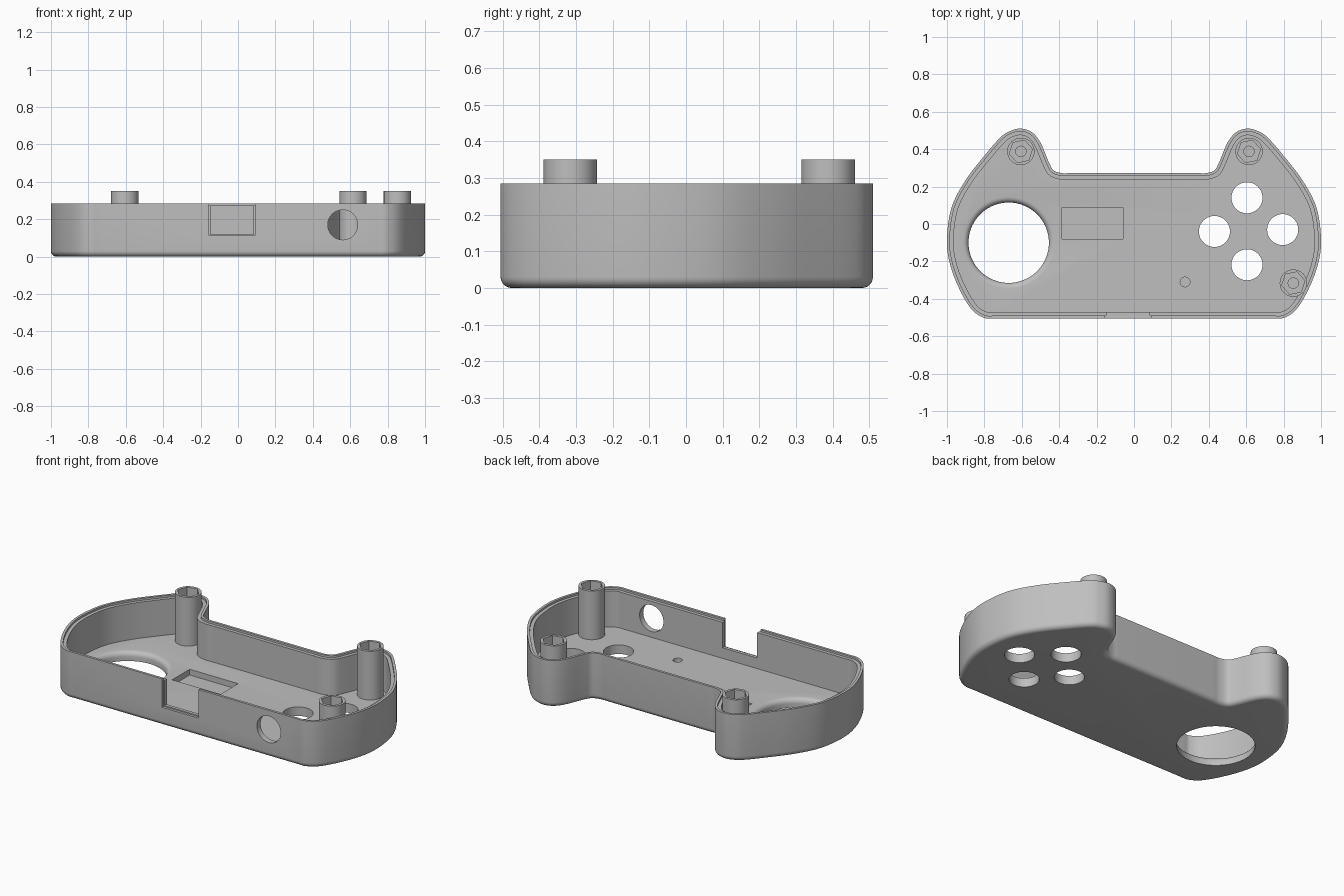
import bpy, bmesh, math
from mathutils import Vector

if "Cube" in bpy.data.objects:
    bpy.data.objects.remove(bpy.data.objects["Cube"])

grey = bpy.data.materials.new("light grey plastic")
grey.use_nodes = True
colour = (0.52, 0.52, 0.52, 1)
grey.diffuse_color = colour
grey.node_tree.nodes["Principled BSDF"].inputs["Base Color"].default_value = colour

RIM, FLOOR, WALL, LIP, POST_TOP = 0.285, 0.055, 0.035, 0.015, 0.35


def loft(name, rings):
    """Skin a stack of equal-length closed rings and cap both ends."""
    bm = bmesh.new()
    loops = [[bm.verts.new(p) for p in ring] for ring in rings]
    n = len(loops[0])
    for a, b in zip(loops, loops[1:]):
        for i in range(n):
            j = (i + 1) % n
            bm.faces.new((a[i], a[j], b[j], b[i]))
    bm.faces.new(loops[0][::-1])
    bm.faces.new(loops[-1])
    bmesh.ops.recalc_face_normals(bm, faces=bm.faces)
    mesh = bpy.data.meshes.new(name)
    bm.to_mesh(mesh)
    bm.free()
    mesh.materials.append(grey)
    obj = bpy.data.objects.new(name, mesh)
    bpy.context.collection.objects.link(obj)
    return obj


def circle(x, y, z, r, n=48, turn=0.0):
    return [(x + r * math.cos(turn + math.tau * i / n),
             y + r * math.sin(turn + math.tau * i / n), z) for i in range(n)]


def drum(name, x, y, r, z0, z1, n=48, turn=0.0):
    return loft(name, [circle(x, y, z, r, n, turn) for z in (z0, z1)])


def box(name, x0, x1, y0, y1, z0, z1):
    return loft(name, [[(x0, y0, z), (x1, y0, z), (x1, y1, z), (x0, y1, z)]
                       for z in (z0, z1)])


def cut(obj, cutters):
    """Subtract the cutters, then shade smooth with sharp edges."""
    for c in cutters:
        m = obj.modifiers.new("cut", "BOOLEAN")
        m.operation, m.solver, m.object = "DIFFERENCE", "EXACT", c
        c.hide_render = True
    bpy.context.view_layer.update()
    graph = bpy.context.evaluated_depsgraph_get()
    mesh = bpy.data.meshes.new_from_object(obj.evaluated_get(graph))
    obj.modifiers.clear()
    obj.data = mesh
    for p in mesh.polygons:
        p.use_smooth = True
    mesh.set_sharp_from_angle(angle=math.radians(32))
    for c in cutters:
        bpy.data.objects.remove(c)


def spline(points, steps=6):
    """Catmull-Rom curve through the points."""
    pts = [Vector(p) for p in points]
    pts = [2 * pts[0] - pts[1]] + pts + [2 * pts[-1] - pts[-2]]
    out = []
    for a, b, c, d in zip(pts, pts[1:], pts[2:], pts[3:]):
        for k in range(steps):
            t = k / steps
            out.append(0.5 * (2 * b + (c - a) * t + (2 * a - 5 * b + 4 * c - d) * t * t
                              + (3 * b - a - 3 * c + d) * t ** 3))
    return out + [pts[-2]]


# Outline: right half from the front edge round the grip to the back edge, mirrored
half = spline([(0.74, -0.505), (0.8, -0.502), (0.868, -0.457), (0.935, -0.345),
               (0.985, -0.21), (1.0, -0.08), (0.975, 0.09), (0.9, 0.235),
               (0.8, 0.365), (0.71, 0.467), (0.655, 0.5), (0.602, 0.51),
               (0.545, 0.49), (0.5, 0.435), (0.455, 0.33), (0.43, 0.287),
               (0.385, 0.272), (0.34, 0.272)])
outline = half + [Vector((-p.x, p.y)) for p in reversed(half)]


def inset(d, z):
    ring, n = [], len(outline)
    for i, p in enumerate(outline):
        t = (outline[(i + 1) % n] - p).normalized() + (p - outline[i - 1]).normalized()
        t.normalize()
        ring.append((p.x - t.y * d, p.y + t.x * d, z))
    return ring


# Tray: rounded bottom edge, outer wall, stepped rim, inner wall and floor
R = 0.03
rings = [inset(R - R * math.sin(a), R - R * math.cos(a))
         for a in (math.pi / 2 * k / 6 for k in range(7))]
rings += [inset(0, RIM), inset(LIP, RIM), inset(LIP, RIM - 0.012),
          inset(WALL, RIM - 0.012), inset(WALL, FLOOR)]
shell = loft("tray_shell", rings)

# Thumb hole with a rounded inner edge
profile = [(0.215, -0.1), (0.215, 0.025)]
profile += [(0.245 - 0.03 * math.cos(a), 0.025 + 0.03 * math.sin(a))
            for a in (math.pi / 2 * k / 5 for k in range(1, 6))]
profile.append((0.245, 0.1))
cutters = [loft("thumb_cutter", [circle(-0.67, -0.1, z, r, 72) for r, z in profile])]

# Four button holes and a small blind hole
for x, y in ((0.604, 0.14), (0.43, -0.04), (0.795, -0.03), (0.604, -0.218)):
    cutters.append(drum("button_cutter", x, y, 0.083, -0.1, 0.1))
cutters.append(drum("pin_cutter", 0.273, -0.31, 0.026, 0.02, 0.1, 24))

# Display recess, stepped front notch and round side port
cutters.append(box("recess_cutter", -0.385, -0.06, -0.08, 0.087, 0.02, 0.1))
cutters.append(box("notch_outer_cutter", -0.155, 0.09, -0.6, -0.49, 0.112, 0.4))
cutters.append(box("notch_inner_cutter", -0.148, 0.083, -0.55, -0.44, 0.119, 0.42))
cutters.append(loft("port_cutter", [[(x, y, z) for x, z, _ in circle(0.56, 0.17, 0, 0.08)]
                                    for y in (-0.6, -0.43)]))
cut(shell, cutters)

# Screw posts with hexagonal nut pockets and screw bores
for name, x, y in (("back_right_post", -0.605, 0.388), ("back_left_post", 0.615, 0.388),
                   ("front_left_post", 0.852, -0.316)):
    post = drum(name, x, y, 0.073, FLOOR - 0.01, POST_TOP)
    cut(post, [drum("nut_cutter", x, y, 0.063, POST_TOP - 0.07, 0.5, 6, 0.2),
               drum("bore_cutter", x, y, 0.028, FLOOR + 0.02, 0.45, 24)])
